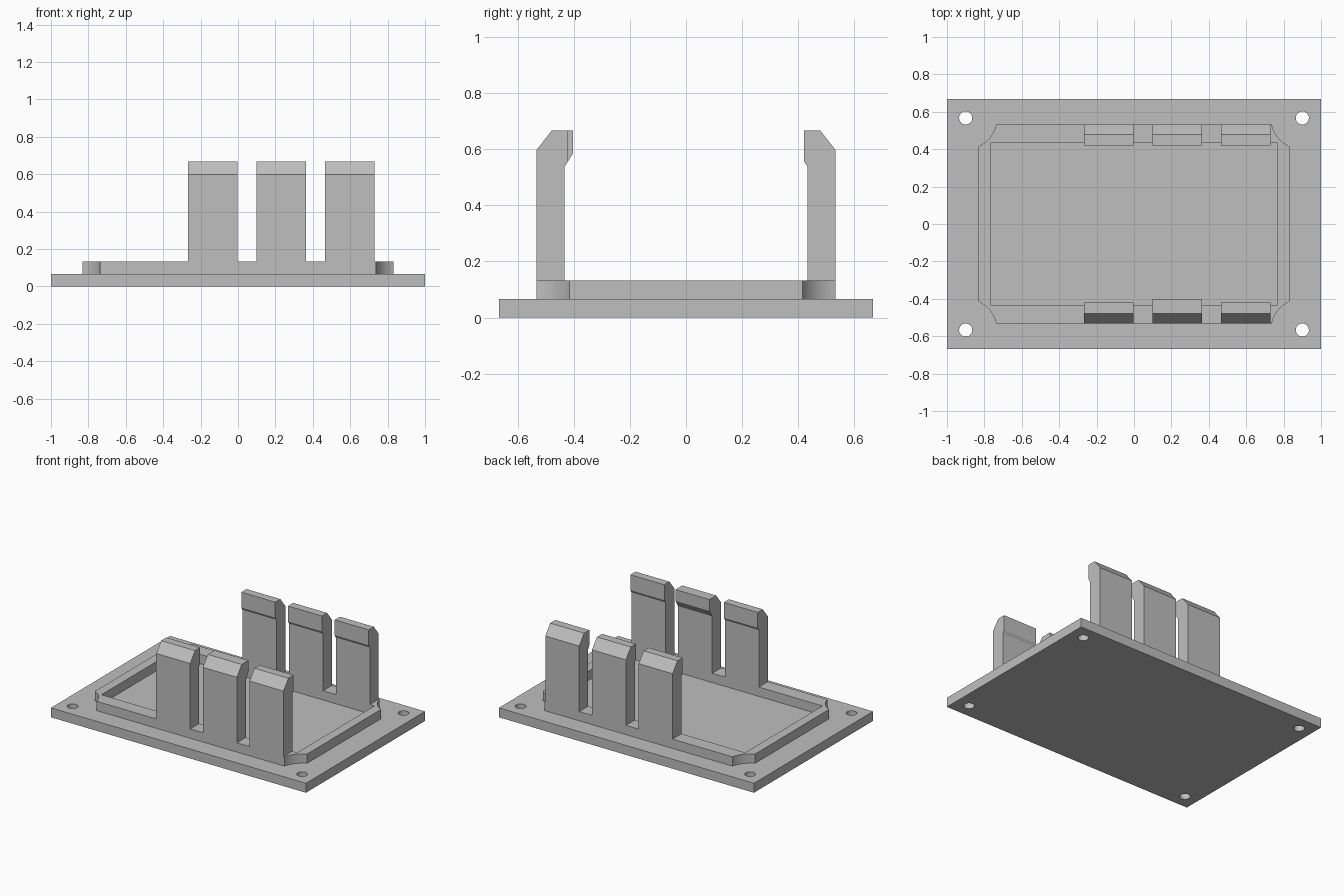
import bpy, bmesh
from math import cos, sin, pi, atan2, radians, sqrt
from mathutils import Matrix

cube = bpy.data.objects.get("Cube")
if cube:
    bpy.data.objects.remove(cube, do_unlink=True)

grey = bpy.data.materials.new("light grey plastic")
grey.use_nodes = True
grey.diffuse_color = (0.52, 0.52, 0.52, 1)
grey.node_tree.nodes["Principled BSDF"].inputs["Base Color"].default_value = grey.diffuse_color

HOLE_X, HOLE_Y = 0.9, 0.567
PLATE = 0.067


def extrude_outline(name, loops, z0, z1):
    """Solid from flat closed loops; loops after the first become holes."""
    curve = bpy.data.curves.new(name, "CURVE")
    curve.dimensions = "2D"
    curve.fill_mode = "BOTH"
    curve.extrude = (z1 - z0) / 2
    for loop in loops:
        spline = curve.splines.new("POLY")
        spline.points.add(len(loop) - 1)
        for point, (x, y) in zip(spline.points, loop):
            point.co = (x, y, 0, 1)
        spline.use_cyclic_u = True
    temp = bpy.data.objects.new(name + "_outline", curve)
    bpy.context.collection.objects.link(temp)
    mesh = bpy.data.meshes.new_from_object(temp.evaluated_get(bpy.context.evaluated_depsgraph_get()))
    bpy.data.objects.remove(temp, do_unlink=True)
    bm = bmesh.new()
    bm.from_mesh(mesh)
    bmesh.ops.remove_doubles(bm, verts=bm.verts, dist=1e-5)
    bmesh.ops.translate(bm, verts=bm.verts, vec=(0, 0, (z0 + z1) / 2))
    return finish(name, bm, mesh)


def finish(name, bm, mesh):
    bmesh.ops.recalc_face_normals(bm, faces=bm.faces)
    bm.to_mesh(mesh)
    bm.free()
    mesh.name = name
    mesh.materials.clear()
    mesh.materials.append(grey)
    obj = bpy.data.objects.new(name, mesh)
    bpy.context.collection.objects.link(obj)
    bpy.ops.object.select_all(action="DESELECT")
    obj.select_set(True)
    bpy.context.view_layer.objects.active = obj
    bpy.ops.object.shade_smooth_by_angle(angle=radians(30))
    return obj


def rectangle(x, y):
    return [(-x, -y), (x, -y), (x, y), (-x, y)]


def circle(cx, cy, r, n=32):
    return [(cx + r * cos(2 * pi * i / n), cy + r * sin(2 * pi * i / n)) for i in range(n)]


def scooped_rectangle(x, y, r, n=12):
    """Rectangle whose corners are cut by arcs centred on the screw holes."""
    dx, dy = HOLE_X - x, HOLE_Y - y
    a0 = atan2(-sqrt(r * r - dx * dx), -dx)
    a1 = atan2(-dy, -sqrt(r * r - dy * dy))
    angles = [a0 + (a1 - a0) * i / n for i in range(n + 1)]
    arc = [(HOLE_X + r * cos(a), HOLE_Y + r * sin(a)) for a in angles]
    left = [(-px, py) for px, py in reversed(arc)]
    upper = arc + left
    return upper + [(-px, -py) for px, py in upper]


def clip(name, x0, side, reach):
    """Upright tab with a chamfered top and an inward catch."""
    root = 0.433
    under = 0.537 + (root - reach) * 1.6
    profile = [(0.533, PLATE), (0.533, 0.597), (0.478, 0.667),
               (reach, 0.667), (reach, under), (root, 0.537), (root, PLATE)]
    bm = bmesh.new()
    face = bm.faces.new([bm.verts.new((x0, side * y, z)) for y, z in profile])
    result = bmesh.ops.extrude_face_region(bm, geom=[face])
    moved = [v for v in result["geom"] if isinstance(v, bmesh.types.BMVert)]
    bmesh.ops.translate(bm, verts=moved, vec=(0.266, 0, 0))
    finish(name, bm, bpy.data.meshes.new(name))


# Plate with four screw holes
holes = [circle(sx * HOLE_X, sy * HOLE_Y, 0.035) for sx in (-1, 1) for sy in (-1, 1)]
extrude_outline("base_plate", [rectangle(1, 0.667)] + holes, 0, PLATE)

# Raised rim around the recess
extrude_outline("raised_rim", [scooped_rectangle(0.832, 0.533, 0.167), rectangle(0.767, 0.433)],
                PLATE, 0.133)

# Clips in two facing rows; the middle front catch reaches further in
for i, place in enumerate(("right", "middle", "left")):
    x0 = -0.268 + i * 0.366
    clip("back_clip_" + place, x0, 1, 0.42)
    clip("front_clip_" + place, x0, -1, 0.402 if place == "middle" else 0.42)
